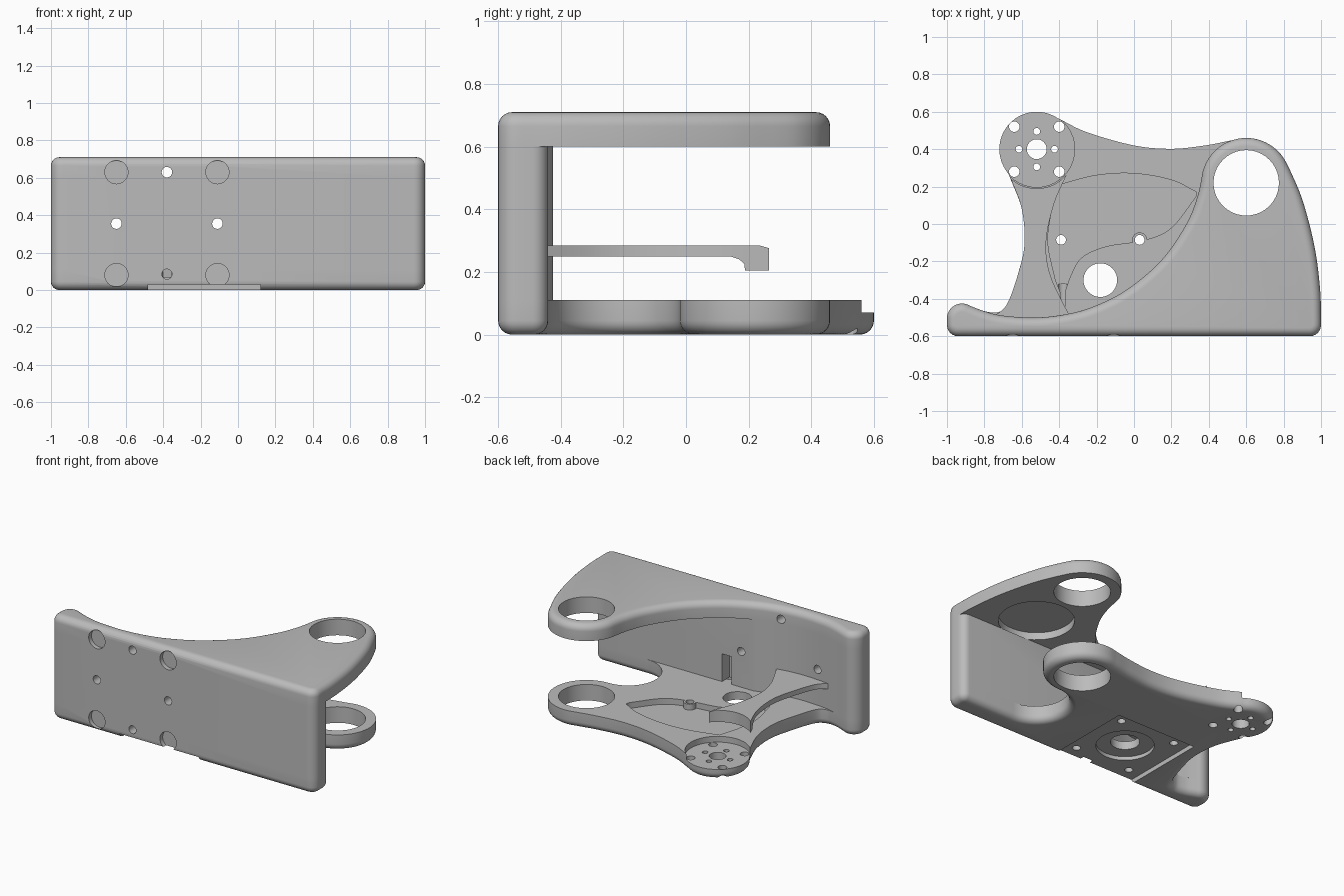
import bpy, bmesh, math
from mathutils import Vector

if "Cube" in bpy.data.objects:
    bpy.data.objects.remove(bpy.data.objects["Cube"], do_unlink=True)

grey = bpy.data.materials.new("plain grey")
grey.use_nodes = True
grey.diffuse_color = (0.5, 0.5, 0.5, 1)
grey.node_tree.nodes["Principled BSDF"].inputs["Base Color"].default_value = (0.5, 0.5, 0.5, 1)

DISC = (-0.52, 0.4)
RING = (0.6, 0.22)
MOTOR = (-0.18, -0.3)


def arc(c, r, a, b, n=24):
    """Points on a circle from angle a to angle b in degrees."""
    angles = [math.radians(a + (b - a) * i / n) for i in range(n + 1)]
    return [(c[0] + r * math.cos(t), c[1] + r * math.sin(t)) for t in angles]


def spline(pts, n=8):
    """Smooth curve through the points."""
    p = [Vector(q) for q in pts]
    p = [2 * p[0] - p[1]] + p + [2 * p[-1] - p[-2]]
    out = []
    for i in range(1, len(p) - 2):
        a, b, c, d = p[i - 1:i + 3]
        for k in range(n):
            t = k / n
            out.append(tuple(0.5 * (2 * b + (c - a) * t + (2 * a - 5 * b + 4 * c - d) * t * t
                                    + (3 * b - a - 3 * c + d) * t ** 3)))
    return out + [tuple(p[-2])]


def prism(name, pts, lo, hi, axis="z", round_at=None, radius=0.045):
    """Extrude an outline along an axis, optionally rounding the rim at one height."""
    clean = []
    for q in pts:
        if not clean or math.dist(q, clean[-1]) > 0.004:
            clean.append(q)
    if math.dist(clean[0], clean[-1]) < 0.004:
        clean.pop()
    place = {"z": lambda a, b, h: (a, b, h), "y": lambda a, b, h: (a, h, b),
             "x": lambda a, b, h: (h, a, b)}[axis]
    bm = bmesh.new()
    face = bm.faces.new([bm.verts.new(place(a, b, lo)) for a, b in clean])
    ext = bmesh.ops.extrude_face_region(bm, geom=[face])["geom"]
    shift = Vector(place(0, 0, hi - lo))
    bmesh.ops.translate(bm, vec=shift, verts=[v for v in ext if isinstance(v, bmesh.types.BMVert)])
    bmesh.ops.recalc_face_normals(bm, faces=bm.faces)
    if round_at is not None:
        rim = [e for e in bm.edges if all(abs(v.co.z - round_at) < 1e-5 for v in e.verts)]
        bmesh.ops.bevel(bm, geom=rim, offset=radius, offset_type="OFFSET", segments=6,
                        profile=0.5, affect="EDGES", clamp_overlap=False)
    me = bpy.data.meshes.new(name)
    bm.to_mesh(me)
    bm.free()
    me.materials.append(grey)
    ob = bpy.data.objects.new(name, me)
    bpy.context.collection.objects.link(ob)
    return ob


def cutter(pts, lo, hi, axis="z"):
    ob = prism("cutter", pts, lo, hi, axis)
    ob.hide_render = True
    return ob


def drill(c, r, lo, hi, axis="z"):
    return cutter(arc(c, r, 0, 360, 40), lo, hi, axis)


def box(x0, x1, y0, y1, lo, hi, axis="z"):
    return cutter([(x0, y0), (x1, y0), (x1, y1), (x0, y1)], lo, hi, axis)


def cut(ob, cutters):
    bpy.context.view_layer.objects.active = ob
    for c in cutters:
        m = ob.modifiers.new("cut", "BOOLEAN")
        m.operation, m.solver, m.object = "DIFFERENCE", "EXACT", c
        bpy.ops.object.modifier_apply(modifier=m.name)


# Shared outline pieces: rounded front corners, left lobe and inner wall end
front_left = arc((-0.94, -0.54), 0.06, 270, 180, 6)
lobe = arc((-0.92, -0.505), 0.08, 180, 60, 14)
front_right = arc((0.94, -0.54), 0.06, 360, 270, 6)
wall_end = arc((0.95, -0.49), 0.05, 90, 0, 6)
sweep = [(-0.88, -0.436), (-0.8, -0.466), (-0.7, -0.49), (-0.52, -0.5), (-0.35, -0.48)]

# Upper plate
top_plate = prism("top_plate", front_left + lobe
                  + spline(sweep + [(-0.2, -0.435), (-0.03, -0.345), (0.15, -0.19), (0.28, 0),
                                    (0.34, 0.15), (0.368, 0.282)])
                  + arc(RING, 0.24, 165, 25)
                  + spline([(0.82, 0.32), (0.9, 0.13), (0.965, -0.12), (0.995, -0.35), (1, -0.52)])
                  + front_right, 0.6, 0.71, round_at=0.71)

# Upright wall
wall = prism("wall", front_left + lobe + spline(sweep + [(-0.2, -0.44)]) + wall_end + front_right,
             0.11, 0.6)

# Lower plate
base_plate = prism("base_plate", front_left + lobe
                   + spline([(-0.88, -0.436), (-0.8, -0.466), (-0.73, -0.472), (-0.675, -0.43),
                             (-0.615, -0.25), (-0.585, -0.1), (-0.6, 0.08), (-0.67, 0.265)])
                   + arc(DISC, 0.2, 222, 55)
                   + spline([(-0.4, 0.562), (-0.25, 0.49), (0, 0.42), (0.2, 0.402), (0.38, 0.42),
                             (0.51, 0.445)])
                   + arc(RING, 0.24, 108, -90, 32) + arc((0.6, -0.23), 0.21, 90, 270)
                   + wall_end + front_right, 0, 0.11, round_at=0)

# Curved arm with a downturned tip around the disc
arm = prism("arm", spline([(-0.76, -0.5), (-0.68, -0.43), (-0.615, -0.25), (-0.585, -0.1),
                           (-0.6, 0.08), (-0.658, 0.242)])
            + arc(DISC, 0.21, 229, 320)
            + spline([(-0.36, 0.265), (-0.43, 0.1), (-0.47, -0.1), (-0.445, -0.28), (-0.34, -0.5)]),
            0.205, 0.285)
cut(arm, [cutter([(-0.6, 0.1), (-0.6, 0.25), (0.14, 0.25), (0.17, 0.24), (0.187, 0.225),
                  (0.192, 0.1)], -1, 0, "x"),
          cutter([(0.23, 0.286), (0.32, 0.26), (0.32, 0.35), (0.23, 0.35)], -1, 0, "x")])

# Small screw post in the lower pocket
post = prism("screw_post", arc((0.03, -0.085), 0.04, 0, 360), 0.05, 0.11)

# Front face: blind round pockets, screw holes and a wall slot
pockets = [drill((x, z), 0.062, -0.7, -0.57, "y") for x in (-0.65, -0.11) for z in (0.08, 0.63)]
wall_holes = [drill((x, 0.355), 0.028, -0.7, -0.3, "y") for x in (-0.65, -0.11)]
high_hole = drill((-0.38, 0.63), 0.028, -0.7, -0.3, "y")
low_hole = drill((-0.38, 0.085), 0.027, -0.7, -0.32, "y")
slot = box(-0.035, 0.035, 0.1, 0.3, -0.52, -0.4, "y")

# Bearing holes in the two plates
bearing = drill(RING, 0.175, -0.1, 0.8)
mount_holes = [drill((MOTOR[0] + sx * 0.21, MOTOR[1] + sy * 0.215), 0.026, -0.1, 0.2)
               for sx in (-1, 1) for sy in (-1, 1)]
disc_holes = [drill(DISC, 0.053, -0.1, 0.2)]
for i in range(4):
    t = math.radians(90 * i)
    u = t + math.radians(45)
    disc_holes.append(drill((DISC[0] + 0.095 * math.cos(t), DISC[1] + 0.095 * math.sin(t)),
                            0.018, -0.1, 0.2))
    disc_holes.append(drill((DISC[0] + 0.17 * math.cos(u), DISC[1] + 0.17 * math.sin(u)),
                            0.028, -0.1, 0.2))

# Lower plate recesses
disc_step = drill(DISC, 0.203, 0.07, 0.2)
floor_pocket = cutter(spline([(-0.4, 0.21), (-0.2, 0.26), (0, 0.27), (0.2, 0.235), (0.335, 0.17)])
                      + spline([(0.33, 0.145), (0.2, -0.02), (0.06, -0.085), (-0.15, -0.12),
                                (-0.28, -0.18), (-0.34, -0.28), (-0.38, -0.4)])
                      + spline([(-0.42, -0.3), (-0.46, -0.1), (-0.44, 0.08)]), 0.07, 0.2)
motor_square = box(-0.48, 0.12, -0.65, 0, -0.1, 0.03)
motor_round = drill(MOTOR, 0.18, -0.1, 0.055)
motor_shaft = drill(MOTOR, 0.09, -0.1, 0.2)

cut(top_plate, pockets + [high_hole, bearing, drill((0.59, -0.23), 0.235, 0.5, 0.65)])
cut(wall, pockets + wall_holes + [low_hole, slot])
cut(base_plate, [floor_pocket, disc_step, bearing, motor_square, motor_round, motor_shaft, low_hole]
    + pockets + mount_holes + disc_holes)
cut(post, mount_holes)

for ob in [o for o in bpy.data.objects if o.name.startswith("cutter")]:
    bpy.data.objects.remove(ob, do_unlink=True)

for ob in (top_plate, wall, base_plate, arm, post):
    bpy.ops.object.select_all(action="DESELECT")
    ob.select_set(True)
    bpy.context.view_layer.objects.active = ob
    bpy.ops.object.shade_smooth_by_angle(angle=math.radians(32))
